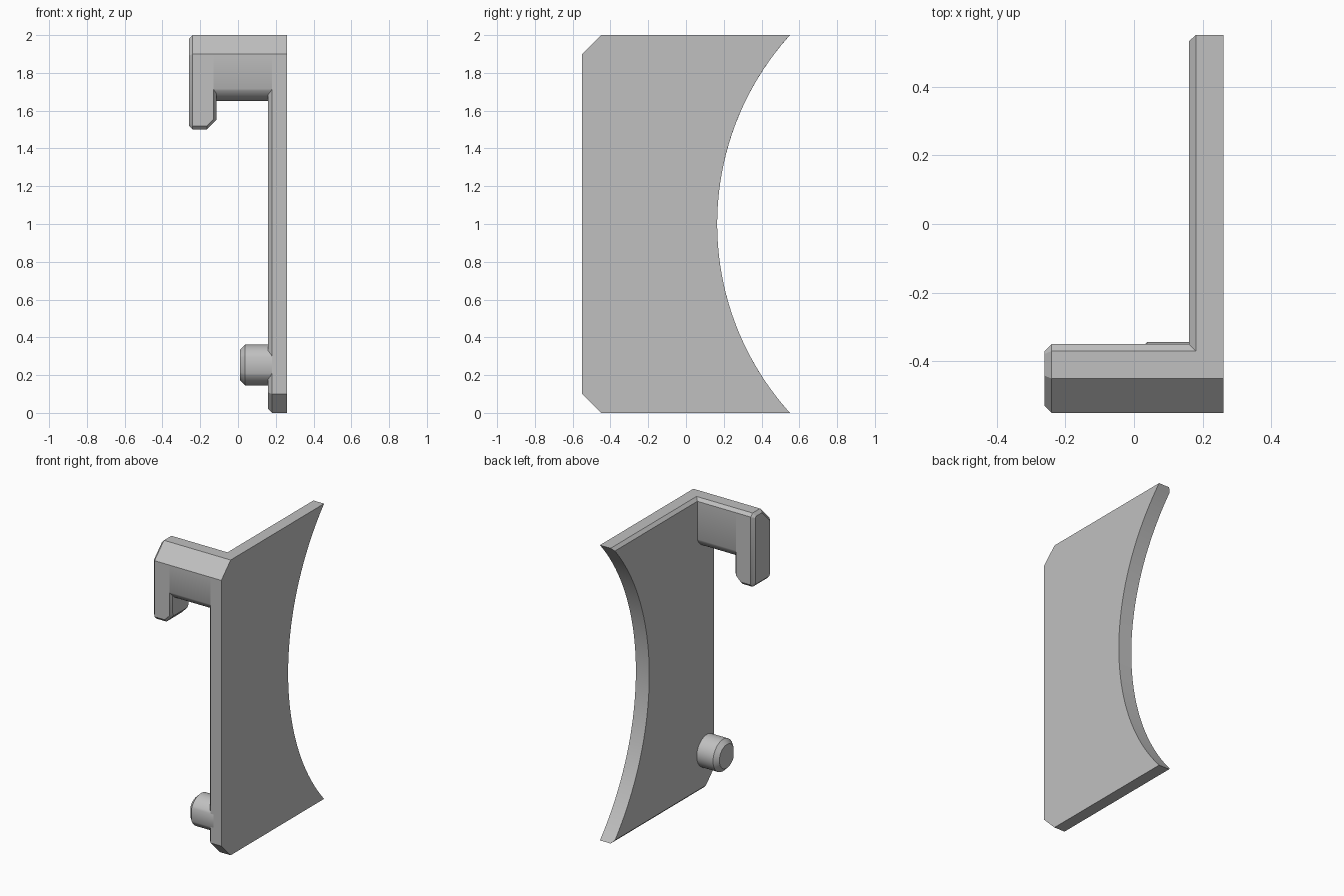
import bpy
import bmesh
from math import sqrt, sin, cos, asin, acos, radians

cube = bpy.data.objects.get("Cube")
if cube:
    bpy.data.objects.remove(cube, do_unlink=True)

grey = bpy.data.materials.new("plain grey")
grey.use_nodes = True
colour = (0.53, 0.53, 0.53, 1)
grey.diffuse_color = colour
grey.node_tree.nodes["Principled BSDF"].inputs["Base Color"].default_value = colour

FRONT, BACK, TOP = -0.55, -0.35, 2.0
K = 0.414            # how far a 45 degree corner slides when inset
R, ROUND_Y = 0.108, -0.4515   # shared round of peg and arm underside


def loft(name, sections):
    """Skin a closed solid along x through (x, [(y, z), ...]) sections."""
    bm = bmesh.new()
    rings = [[bm.verts.new((x, y, z)) for y, z in pts] for x, pts in sections]
    n = len(rings[0])
    for a, b in zip(rings, rings[1:]):
        for i in range(n):
            j = (i + 1) % n
            bm.faces.new((a[i], a[j], b[j], b[i]))
    bm.faces.new(rings[0])
    bm.faces.new(rings[-1])
    bmesh.ops.recalc_face_normals(bm, faces=bm.faces[:])
    mesh = bpy.data.meshes.new(name)
    bm.to_mesh(mesh)
    bm.free()
    mesh.materials.append(grey)
    obj = bpy.data.objects.new(name, mesh)
    bpy.context.collection.objects.link(obj)
    bpy.ops.object.select_all(action="DESELECT")
    obj.select_set(True)
    bpy.context.view_layer.objects.active = obj
    bpy.ops.object.shade_smooth_by_angle(angle=radians(30))
    return obj


def plate_profile(inset, steps=40):
    """Chamfered front corners, concave circular back edge."""
    radius, centre = 1.491, 1.656
    half = 1 - inset
    y0, y1 = -0.45 + K * inset, FRONT + inset
    z1 = 0.9 - K * inset
    pts = [(y0, 1 - half), (y1, 1 - z1), (y1, 1 + z1), (y0, 1 + half)]
    lim = asin(half / radius)
    for i in range(steps + 1):
        t = lim * (1 - 2 * i / steps)
        pts.append((centre - radius * cos(t), 1 + radius * sin(t)))
    return pts


def top_profile(inset):
    """Upper outline shared by arm and hook, front to back."""
    return [(FRONT + inset, 1.9 - K * inset), (-0.45 + K * inset, TOP - inset),
            (-0.37 - K * inset, TOP - inset), (BACK - inset, 1.98 - K * inset)]


def hook_profile(inset, bottom):
    return top_profile(inset) + [
        (BACK - inset, bottom + 0.02), (-0.37 - K * inset, bottom),
        (-0.53 + K * inset, bottom), (FRONT + inset, bottom + 0.02)]


def round_arc(radius, zc, start, end, steps):
    return [(ROUND_Y + radius * cos(start + (end - start) * i / steps),
             zc + radius * sin(start + (end - start) * i / steps))
            for i in range(steps + 1)]


def peg_profile(inset):
    """Circle with a flat on the front."""
    r = R - inset
    lim = acos((FRONT + inset - ROUND_Y) / r)
    return round_arc(r, 0.254, -lim, lim, 40)


# Side plate with the inner edges chamfered
loft("side_plate", [(0.26, plate_profile(0)), (0.18, plate_profile(0)),
                    (0.16, plate_profile(0.02))])

# Top arm with a rounded underside
arm = top_profile(0) + round_arc(R, 1.76, acos((BACK - ROUND_Y) / R) * -1,
                                 -acos((FRONT - ROUND_Y) / R), 24)
loft("top_arm", [(-0.13, arm), (0.2, arm)])

# Hook at the end of the arm
loft("hook", [(x, hook_profile(i, b)) for x, i, b in (
    (-0.26, 0.02, 1.52), (-0.24, 0, 1.5), (-0.165, 0, 1.5),
    (-0.13, 0, 1.535), (-0.115, 0.015, 1.55))])

# Locating peg near the bottom
loft("peg", [(0.01, peg_profile(0.028)), (0.038, peg_profile(0)),
             (0.2, peg_profile(0))])
